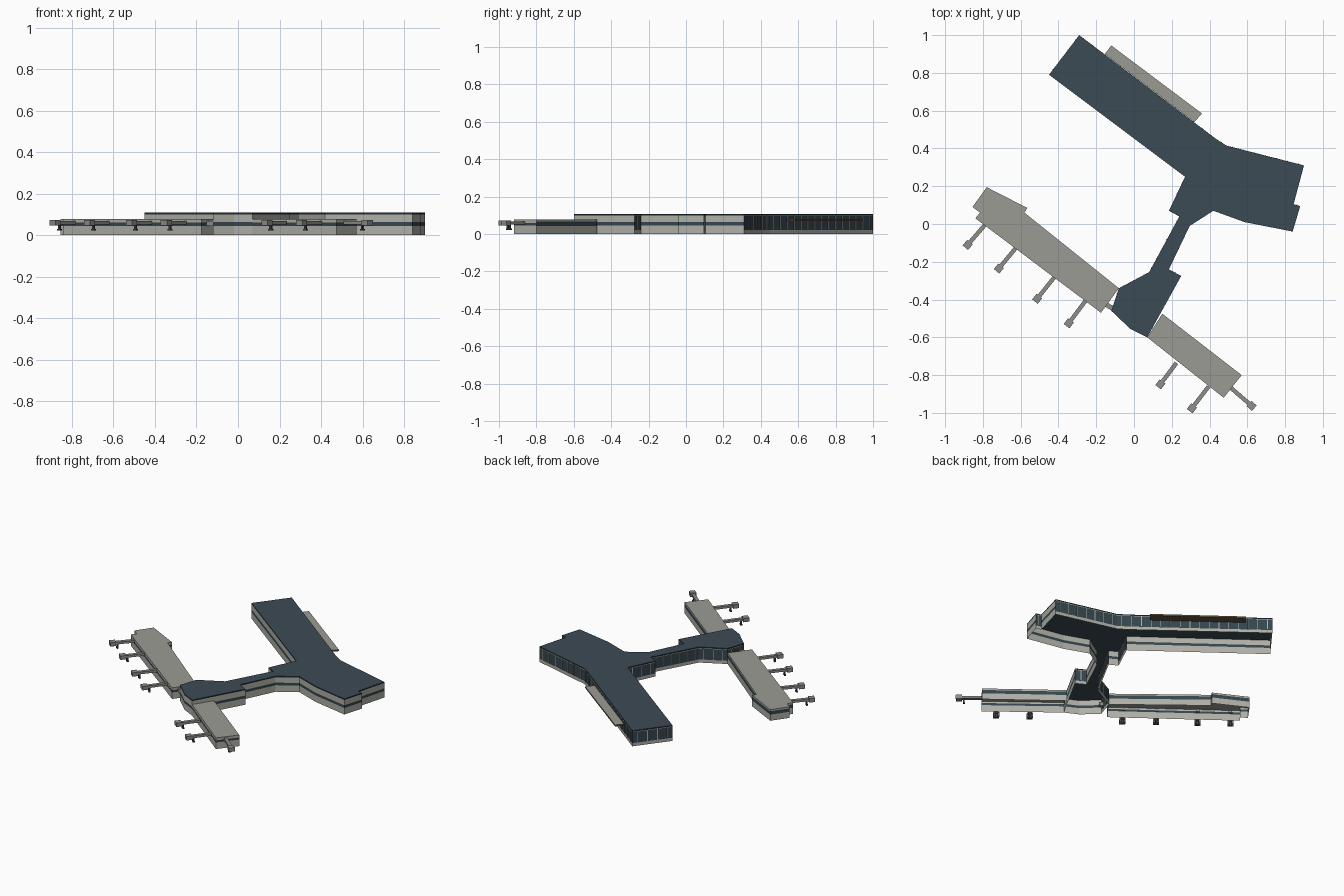
import bpy, bmesh, math
from mathutils import Vector

cube = bpy.data.objects.get("Cube")
if cube:
    bpy.data.objects.remove(cube)


def material(name, r, g, b):
    m = bpy.data.materials.new(name)
    m.use_nodes = True
    m.diffuse_color = (r, g, b, 1)
    m.node_tree.nodes["Principled BSDF"].inputs["Base Color"].default_value = (r, g, b, 1)
    return m


WALL = material("pale_wall", .43, .43, .39)
GLASS = material("dark_glass", .035, .06, .075)
SLATE = material("slate_roof", .045, .07, .09)
EDGE = material("dark_roof_edge", .015, .028, .032)
GREY = material("grey_roof", .33, .33, .30)
BRIDGE = material("bridge_grey", .27, .27, .255)
LEG = material("dark_support", .05, .05, .05)
SOFFIT = material("brown_soffit", .12, .085, .05)


def finish(name, bm, mats):
    me = bpy.data.meshes.new(name)
    bm.to_mesh(me)
    bm.free()
    for m in mats:
        me.materials.append(m)
    ob = bpy.data.objects.new(name, me)
    bpy.context.collection.objects.link(ob)
    return ob


def edges(pts):
    return zip(pts, pts[1:] + pts[:1])


def banded_walls(name, pts, front, back):
    """Open shell of wall strips; the middle strip of each wall is glass."""
    bm = bmesh.new()
    for a, b in edges(pts):
        levels = back if b[0] < a[0] else front
        for i, (z0, z1) in enumerate(zip(levels, levels[1:])):
            quad = [(*a, z0), (*b, z0), (*b, z1), (*a, z1)]
            f = bm.faces.new([bm.verts.new(v) for v in quad])
            f.material_index = i % 2
    finish(name, bm, [WALL, GLASS])


def slab(name, pts, z0, z1, top, side, under):
    """Flat plate with its own colour on top, rim and underside."""
    bm = bmesh.new()
    base = bm.faces.new([bm.verts.new((*p, z0)) for p in pts])
    ext = bmesh.ops.extrude_face_region(bm, geom=[base], use_keep_orig=True)
    new = [v for v in ext["geom"] if isinstance(v, bmesh.types.BMVert)]
    bmesh.ops.translate(bm, verts=new, vec=(0, 0, z1 - z0))
    bmesh.ops.recalc_face_normals(bm, faces=bm.faces[:])
    for f in bm.faces:
        f.material_index = 0 if f.normal.z > .5 else 2 if f.normal.z < -.5 else 1
    finish(name, bm, [top, side, under])


def add_bar(bm, a, b, width, z0, z1, index=0):
    """Box running from a to b in plan."""
    a, b = Vector(a), Vector(b)
    d = (b - a).normalized() * width / 2
    n = Vector((-d.y, d.x))
    ring = [a - n, b - n, b + n, a + n]
    lo = [bm.verts.new((*p, z0)) for p in ring]
    hi = [bm.verts.new((*p, z1)) for p in ring]
    faces = [bm.faces.new(lo[::-1]), bm.faces.new(hi)]
    for i in range(4):
        j = (i + 1) % 4
        faces.append(bm.faces.new((lo[i], lo[j], hi[j], hi[i])))
    for f in faces:
        f.material_index = index


# Main hall, link and central pier head
hall = [(-.29, 1), (-.45, .79), (.27, .25), (.185, .07), (.24, .04),
        (.08, -.255), (-.08, -.34), (-.12, -.46), (-.02, -.555), (.07, -.6),
        (.25, -.275), (.185, -.24), (.295, -.01), (.42, .07), (.585, .01),
        (.84, -.04), (.88, .095), (.845, .105), (.9, .31), (.49, .415), (.435, .45)]
# Walls facing the back carry tall glazing
sill, head = .022, .097
banded_walls("hall_walls", hall, (0, .045, .063, .1), (0, sill, head, .1))
# The long south-west flank and the end wall have different glazing heights
slab("hall_roof", hall, .1, .108, SLATE, EDGE, SLATE)

# Mullions over the tall glazing
bm = bmesh.new()
for a, b in edges(hall):
    if b[0] < a[0]:
        a, b = Vector(a), Vector(b)
        along = (b - a).normalized()
        count = max(1, round((b - a).length / .06))
        for i in range(count):
            p = a.lerp(b, (i + .5) / count)
            add_bar(bm, p - along * .002, p + along * .002, .005, sill, head)
finish("hall_mullions", bm, [WALL])

# Entrance canopy
slab("entrance_canopy", [(-.12, .945), (-.155, .9), (.32, .54), (.36, .585)],
     .07, .081, GREY, SOFFIT, SOFFIT)

# Two gate concourses
concourses = {
    "west_concourse": [(-.78, .195), (-.855, .09), (-.815, .06), (-.84, .03),
                       (-.175, -.47), (-.08, -.34), (-.58, .06), (-.565, .085)],
    "east_concourse": [(.15, -.475), (.07, -.6), (.475, -.92), (.57, -.8)],
}
for name, pts in concourses.items():
    banded_walls(name + "_walls", pts, (0, .045, .06, .072), (0, .042, .066, .072))
    slab(name + "_roof", pts, .072, .077, GREY, GREY, GREY)

# Boarding bridges: tube, cab and floating support
gates = [((-.785, .0), (-.88, -.11)), ((-.62, -.12), (-.715, -.235)),
         ((-.42, -.28), (-.512, -.395)), ((-.255, -.405), (-.345, -.525)),
         ((.225, -.735), (.14, -.848)), ((.395, -.86), (.307, -.975)),
         ((.51, -.865), (.622, -.962))]
for i, (root, tip) in enumerate(gates):
    a, b = Vector(root), Vector(tip)
    d = (b - a).normalized()
    n = Vector((-d.y, d.x))
    bm = bmesh.new()
    add_bar(bm, a, b, .022, .052, .068)
    add_bar(bm, b - d * .018, b + d * .02, .038, .046, .073)
    leg = b - d * .03
    add_bar(bm, leg - d * .005, leg + d * .005, .012, .024, .052, 1)
    add_bar(bm, leg - n * .011, leg + n * .011, .012, .022, .03, 1)
    finish(f"boarding_bridge_{i + 1}", bm, [BRIDGE, LEG])

# Short passage between the pier head and the west concourse
bm = bmesh.new()
add_bar(bm, (-.15, -.425), (-.1, -.455), .025, .045, .068)
finish("link_passage", bm, [BRIDGE])
